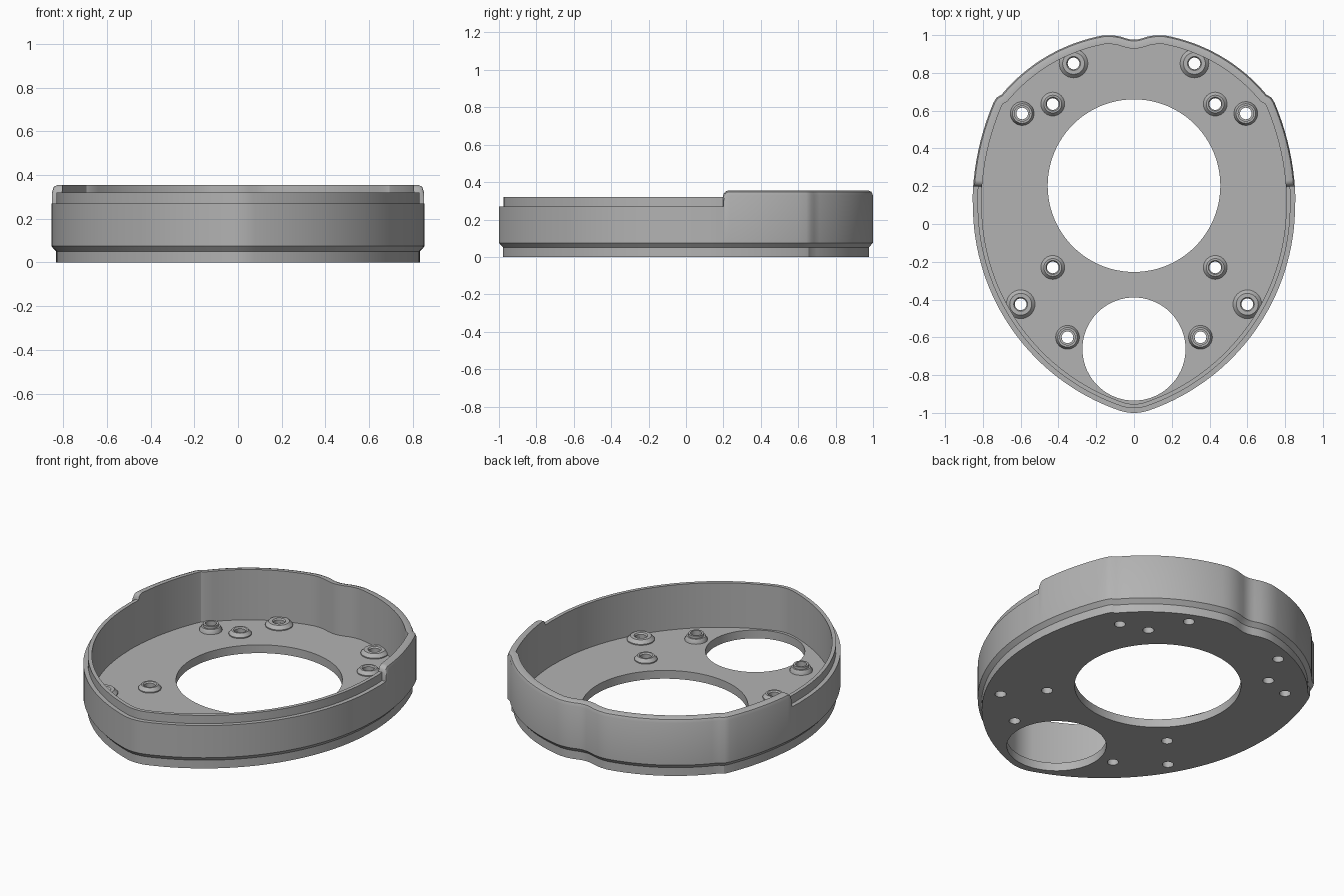
import bpy, bmesh
from math import sin, cos, pi, radians, sqrt
from mathutils import Vector

cube = bpy.data.objects.get("Cube")
if cube:
    bpy.data.objects.remove(cube)

FLOOR = 0.05       # floor thickness
WALL = 0.047       # wall thickness
SPLIT = 0.2        # y where the raised rear rim begins

grey = bpy.data.materials.new("plain_grey")
grey.use_nodes = True
grey.diffuse_color = (0.45, 0.45, 0.45, 1)
grey.node_tree.nodes["Principled BSDF"].inputs["Base Color"].default_value = (0.45, 0.45, 0.45, 1)


def add_object(name, mesh):
    mesh.materials.clear()
    mesh.materials.append(grey)
    obj = bpy.data.objects.new(name, mesh)
    bpy.context.collection.objects.link(obj)
    bpy.ops.object.select_all(action='DESELECT')
    obj.select_set(True)
    bpy.context.view_layer.objects.active = obj
    bpy.ops.object.shade_smooth_by_angle(angle=radians(30))
    return obj


def arc(cx, cy, r, start, end, n):
    angles = [radians(start + (end - start) * i / n) for i in range(n + 1)]
    return [Vector((cx + r * cos(a), cy + r * sin(a))) for a in angles]


def loft(name, sections, closed):
    """Skin closed cross-sections, joining the last to the first if closed."""
    bm = bmesh.new()
    rows = [[bm.verts.new(p) for p in sec] for sec in sections]
    n = len(rows[0])
    for i in range(len(rows) if closed else len(rows) - 1):
        a, b = rows[i], rows[(i + 1) % len(rows)]
        for j in range(n):
            k = (j + 1) % n
            bm.faces.new((a[j], b[j], b[k], a[k]))
    bmesh.ops.remove_doubles(bm, verts=bm.verts, dist=0.0002)
    bmesh.ops.dissolve_degenerate(bm, edges=bm.edges, dist=0.0001)
    bmesh.ops.recalc_face_normals(bm, faces=bm.faces)
    mesh = bpy.data.meshes.new(name)
    bm.to_mesh(mesh)
    bm.free()
    return add_object(name, mesh)


# Half outline from the front tip round to the rear dip, then mirrored
split_angle = 4.155
half = arc(0, -0.757, 0.243, -90, -70.9, 6)
half += arc(-0.297, 0.1, 1.15, -70.9, 0, 32)[1:]
half += arc(-0.525, 0.1, 1.38, 0, split_angle, 3)[1:]
half += arc(-0.525, 0.1, 1.38, split_angle, 5.7, 8)[1:]
half += arc(-0.525, 0.1, 1.38, 5.7, 23.2, 8)[1:]
half += [Vector((0.727, 0.67))]
half += arc(0, 0.1, 0.913, 39.8, 80, 16)
half += [Vector(p) for p in ((0.115, 0.999), (0.075, 0.993), (0.04, 0.982), (0.018, 0.977), (0, 0.976))]
outline = half + [Vector((-p.x, p.y)) for p in reversed(half[1:-1])]

count = len(outline)
inward = []
for i, p in enumerate(outline):
    d = (p - outline[i - 1]).normalized() + (outline[(i + 1) % count] - p).normalized()
    inward.append(Vector((-d.y, d.x)).normalized())


def section(i, profile):
    spots = [(outline[i] + inward[i] * d, z) for d, z in profile]
    return [(q.x, q.y, z) for q, z in spots]


# Wall: stepped lip in front, taller rounded rim at the rear
foot = [(0.022, 0), (0.022, 0.05), (0, 0.075)]
front_profile = foot + [(0, 0.27), (0.025, 0.27), (0.025, 0.32), (WALL, 0.32), (WALL, 0)]


def rear_profile(y):
    u = min(1, max(0, (y - SPLIT) / 0.035))
    top = 0.32 + 0.035 * sqrt(1 - (1 - u) ** 2)
    return foot + [(0, top - 0.025), (0.007, top - 0.007), (0.025, top), (WALL, top), (WALL, 0)]


sections = []
for i, p in enumerate(outline):
    at_split = abs(p.y - SPLIT) < 0.001
    pair = []
    if p.y < SPLIT or at_split:
        pair.append(section(i, front_profile))
    if p.y > SPLIT or at_split:
        pair.append(section(i, rear_profile(p.y)))
    sections += pair if p.x > 0 else pair[::-1]
loft("outer_wall", sections, True)

# Bosses: x, y, base radius, top radius, has collar
bosses = [(0.32, 0.85, 0.076, 0.058, False),
          (0.6, -0.425, 0.076, 0.058, False),
          (0.43, 0.635, 0.063, 0.047, False),
          (0.43, -0.23, 0.063, 0.047, False),
          (0.592, 0.585, 0.063, 0.052, True),
          (0.352, -0.6, 0.063, 0.052, True)]
HOLE = 0.031

# Floor plate with the two openings and the screw holes
curve = bpy.data.curves.new("floor_outline", 'CURVE')
curve.dimensions = '2D'
curve.fill_mode = 'BOTH'
curve.extrude = FLOOR / 2
loops = [[p + n * WALL for p, n in zip(outline, inward)],
         arc(0, 0.203, 0.457, 0, 360, 96)[:-1],
         arc(0, -0.662, 0.273, 0, 360, 72)[:-1]]
for x, y, *_ in bosses:
    for side in (1, -1):
        loops.append(arc(side * x, y, HOLE, 0, 360, 24)[:-1])
for pts in loops:
    spline = curve.splines.new('POLY')
    spline.points.add(len(pts) - 1)
    for sp, p in zip(spline.points, pts):
        sp.co = (p.x, p.y, 0, 1)
    spline.use_cyclic_u = True
helper = bpy.data.objects.new("floor_helper", curve)
bpy.context.collection.objects.link(helper)
graph = bpy.context.evaluated_depsgraph_get()
floor_mesh = bpy.data.meshes.new_from_object(helper.evaluated_get(graph))
bpy.data.objects.remove(helper)
bm = bmesh.new()
bm.from_mesh(floor_mesh)
bmesh.ops.remove_doubles(bm, verts=bm.verts, dist=0.0001)
bmesh.ops.translate(bm, verts=bm.verts, vec=(0, 0, FLOOR / 2))
bmesh.ops.recalc_face_normals(bm, faces=bm.faces)
bm.to_mesh(floor_mesh)
bm.free()
add_object("floor_plate", floor_mesh)

# Conical screw bosses, some with a raised collar
for x, y, base, top, collar in bosses:
    h = FLOOR + 0.025
    profile = [(base, FLOOR - 0.005), (base, FLOOR + 0.006), (top, h)]
    if collar:
        profile += [(0.043, h), (0.043, h + 0.015), (HOLE, h + 0.015)]
    else:
        profile += [(HOLE + 0.006, h), (HOLE, h - 0.008)]
    profile += [(HOLE, FLOOR - 0.005)]
    for side, label in ((1, "left"), (-1, "right")):
        rings = []
        for k in range(32):
            a = 2 * pi * k / 32
            rings.append([(side * x + r * cos(a), y + r * sin(a), z) for r, z in profile])
        loft("collared_boss_" + label if collar else "screw_boss_" + label, rings, True)
